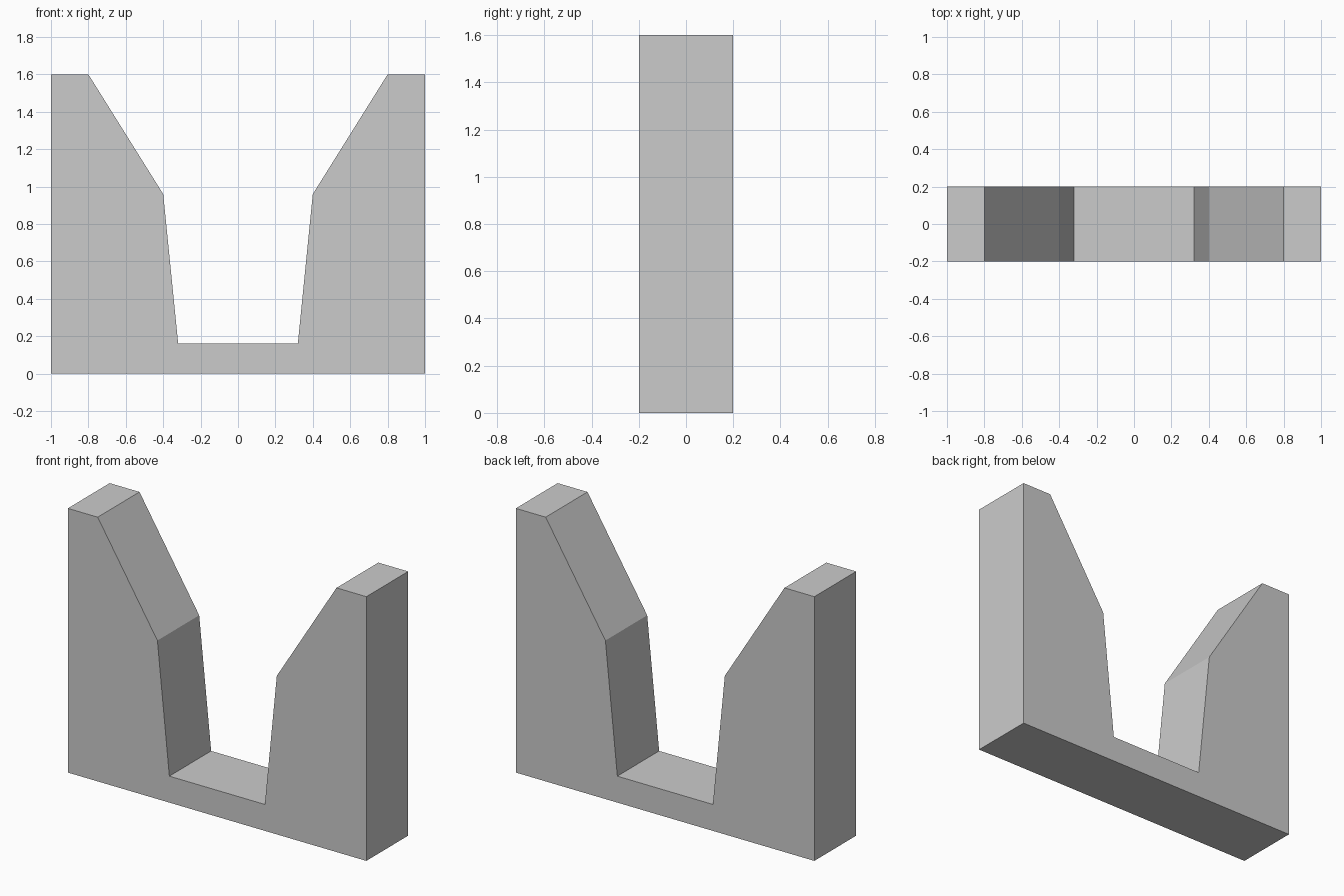
import bpy, bmesh

if "Cube" in bpy.data.objects:
    bpy.data.objects.remove(bpy.data.objects["Cube"])

DEPTH = 0.4

# Right half of the notched profile (x, z), from bottom to notch floor
half = [(1, 0), (1, 1.6), (0.8, 1.6), (0.4, 0.96), (0.32, 0.16)]
profile = half + [(-x, z) for x, z in reversed(half)]

# Extrude the profile through the depth
bm = bmesh.new()
face = bm.faces.new([bm.verts.new((x, -DEPTH / 2, z)) for x, z in profile])
ext = bmesh.ops.extrude_face_region(bm, geom=[face], use_keep_orig=True)
moved = [g for g in ext["geom"] if isinstance(g, bmesh.types.BMVert)]
bmesh.ops.translate(bm, verts=moved, vec=(0, DEPTH, 0))
bmesh.ops.recalc_face_normals(bm, faces=bm.faces)

mesh = bpy.data.meshes.new("notched_bracket")
bm.to_mesh(mesh)
bm.free()
bracket = bpy.data.objects.new("notched_bracket", mesh)
bpy.context.collection.objects.link(bracket)
